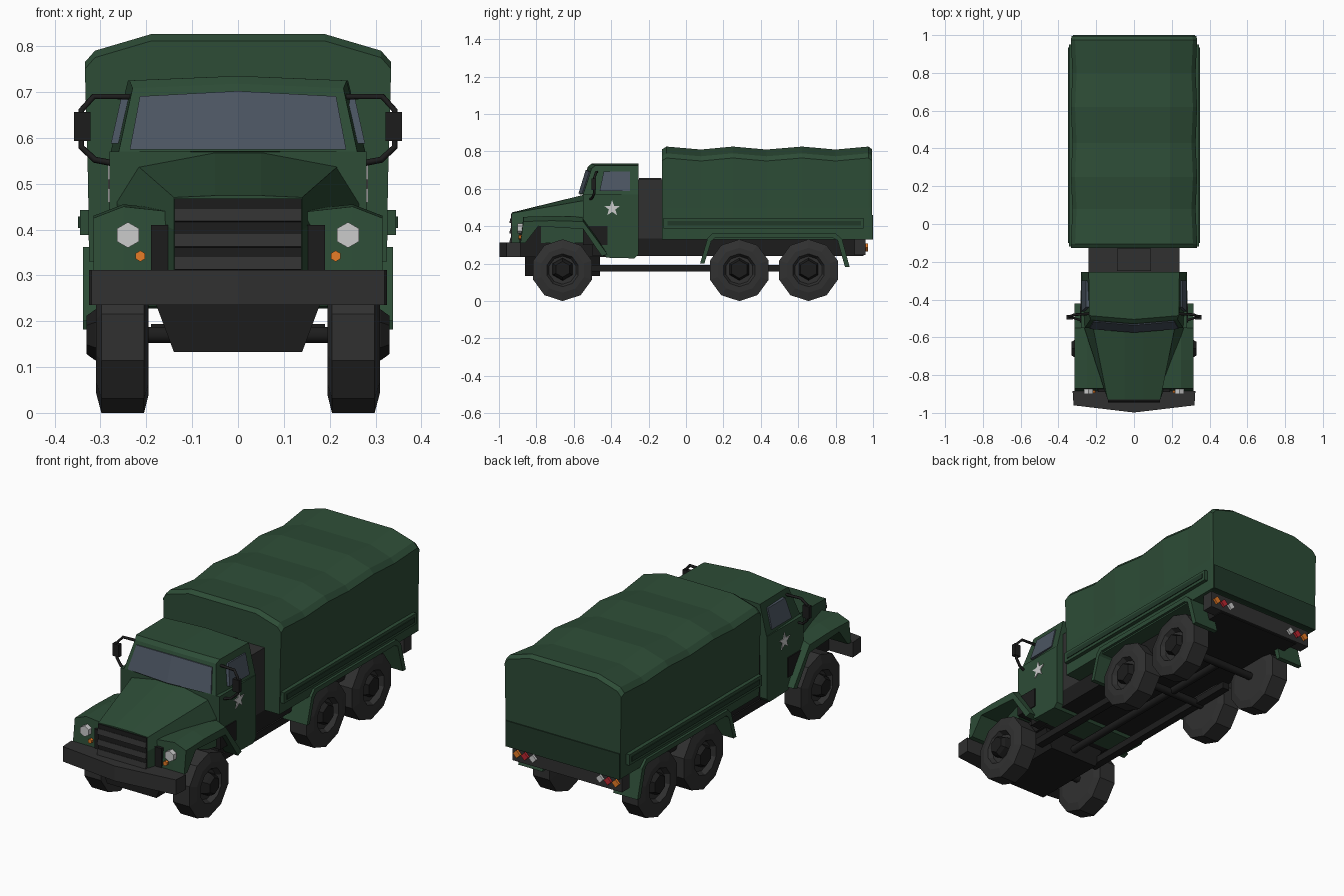
import bpy, bmesh, math

if "Cube" in bpy.data.objects:
    bpy.data.objects.remove(bpy.data.objects["Cube"])


def material(name, *rgb):
    m = bpy.data.materials.new(name)
    m.diffuse_color = (*rgb, 1)
    m.use_nodes = True
    m.node_tree.nodes["Principled BSDF"].inputs["Base Color"].default_value = m.diffuse_color
    return m


GREEN = material("green", .026, .072, .037)
DARKGREEN = material("dark_green", .015, .04, .022)
BLACK = material("black", .012, .012, .012)
CHAR = material("charcoal", .03, .03, .03)
GLASS = material("glass", .07, .09, .12)
WHITE = material("white", .6, .6, .6)
ORANGE = material("orange", .8, .2, .02)
RED = material("red", .5, .02, .03)


def finish(ob, mat, mirror):
    bpy.context.collection.objects.link(ob)
    ob.data.materials.append(mat)
    if mirror:
        ob.modifiers.new("mirror", 'MIRROR')
    return ob


def loft(name, rings, mat, mirror=False):
    """Skin equal-length rings of points and cap both ends."""
    bm = bmesh.new()
    vs = [[bm.verts.new(p) for p in r] for r in rings]
    n = len(rings[0])
    for a, b in zip(vs, vs[1:]):
        for i in range(n):
            j = (i + 1) % n
            bm.faces.new((a[i], a[j], b[j], b[i]))
    bm.faces.new(vs[0])
    bm.faces.new(vs[-1])
    bmesh.ops.recalc_face_normals(bm, faces=bm.faces)
    me = bpy.data.meshes.new(name)
    bm.to_mesh(me)
    bm.free()
    return finish(bpy.data.objects.new(name, me), mat, mirror)


def box(name, x, y, z, mat, mirror=False):
    return loft(name, [[(x[0], b, c), (x[1], b, c), (x[1], y[1] if b == y[1] else b, z[1]), (x[0], b, z[1])]
                       for b in y for c in (z[0],)], mat, mirror)


def prism_x(name, profile, x0, x1, mat, mirror=False):
    return loft(name, [[(x, y, z) for y, z in profile] for x in (x0, x1)], mat, mirror)


def disc_y(name, x, z, r, y0, y1, n, mat):
    ring = [(x + r * math.sin(i * math.tau / n), z + r * math.cos(i * math.tau / n)) for i in range(n)]
    return loft(name, [[(a, y, b) for a, b in ring] for y in (y0, y1)], mat, True)


def tube(name, pts, r, mat, mirror=False):
    cu = bpy.data.curves.new(name, 'CURVE')
    cu.dimensions = '3D'
    cu.bevel_depth, cu.bevel_resolution, cu.use_fill_caps = r, 1, True
    s = cu.splines.new('POLY')
    s.points.add(len(pts) - 1)
    for p, c in zip(s.points, pts):
        p.co = (*c, 1)
    return finish(bpy.data.objects.new(name, cu), mat, mirror)


def sym(half):
    """Complete a right-half outline (x, z) to both sides."""
    return half + [(-x, z) for x, z in reversed(half)]


# wheels: ten-sided tyres with recessed rim and six-sided hub
TYRE = [(.195, .085), (.195, .125), (.205, .165), (.298, .165), (.31, .12), (.31, .088), (.285, .075)]
for k, wy in enumerate((-.66, .285, .655)):
    loft(f"tyre_{k}", [[(x, wy + r * math.sin(i * math.tau / 10), .165 + r * math.cos(i * math.tau / 10))
                        for i in range(10)] for x, r in TYRE], CHAR, True)
    hub = [(.28, .062), (.312, .055), (.33, .042)] if k == 0 else [(.28, .062), (.312, .048)]
    loft(f"hub_{k}", [[(x, wy + r * math.sin(i * math.tau / 6), .17 + r * math.cos(i * math.tau / 6))
                       for i in range(6)] for x, r in hub], BLACK, True)
    tube(f"axle_{k}", [(-.22, wy, .17), (.22, wy, .17)], .02, BLACK)

# chassis, drive shaft, engine bay and sump
tube("drive_shaft", [(0, -.6, .175), (0, .66, .175)], .02, BLACK)
box("side_pipe", (.15, .19), (-.52, .5), (.158, .194), BLACK, True)
box("chassis", (-.24, .24), (-.5, .95), (.24, .335), BLACK)
box("engine_bay", (-.19, .19), (-.89, -.4), (.235, .41), BLACK)
box("inner_arch", (.18, .285), (-.55, -.42), (.3, .4), BLACK, True)
loft("sump", [[(x, y, z) for x, z in sym([(.18, .24), (.14, .133)])] for y in (-.86, -.46)], BLACK)

# chevron front bumper
loft("front_bumper", [[(-.325, -.885, z), (.325, -.885, z), (.32, -.96, z), (0, -.998, z), (-.32, -.96, z)]
                      for z in (.235, .312)], CHAR)

# bonnet
loft("bonnet", [[(x, -.93, z) for x, z in sym([(.14, .31), (.14, .40), (.14, .47), (.05, .474)])],
                [(x, -.53, z) for x, z in sym([(.27, .31), (.27, .46), (.22, .54), (.05, .572)])]], GREEN)
box("grille", (-.138, .138), (-.936, -.92), (.312, .468), BLACK)
for k, z in enumerate((.325, .375, .43)):
    prism_x(f"grille_slat_{k}", [(-.93, z - .015), (-.945, z - .012), (-.938, z + .015), (-.93, z + .015)],
            -.138, .138, CHAR)

# front wings arching over the wheels
WING = [(-.885, .31), (-.87, .45), (-.72, .455), (-.55, .45), (-.42, .25), (-.45, .24), (-.55, .385),
        (-.79, .40), (-.86, .31)]
loft("front_wing", [[(x, y, z - d * (z > .42)) for y, z in WING]
                    for x, d in ((.14, .012), (.25, 0), (.315, .025))], GREEN, True)
disc_y("headlight", .24, .388, .028, -.90, -.86, 6, WHITE)
disc_y("indicator", .213, .342, .012, -.895, -.86, 6, ORANGE)

# cab: lower door section and tapering upper section
prism_x("cab_lower", [(-.425, .232), (-.275, .228), (-.255, .25), (-.255, .57), (-.55, .57), (-.55, .42)],
        -.28, .28, GREEN)
UPPER = [(-.55, .57, .26), (-.505, .708, .23), (-.485, .725, .237), (-.255, .725, .24), (-.255, .56, .28)]
loft("cab_upper", [[(s * w, y - (.02 if s == 0 and y < -.3 else 0), z + (.01 if s == 0 and z > .7 else 0))
                    for y, z, w in UPPER] for s in (-1, 0, 1)], GREEN)
loft("windscreen", [[(.236 * s, -.552 - b - d, .575), (.214 * s, -.513 - b - d, .69 + b * .6)]
                    [::1] + [(.214 * s, -.49 - b, .69 + b * .6), (.236 * s, -.53 - b, .575)]
                    for s, b, d in ((-1, .001, .003), (0, .02, .003), (1, .001, .003))], GLASS)
loft("side_window", [[(.272 + d, -.462, .588), (.272 + d, -.30, .588), (.249 + d, -.30, .692), (.249 + d, -.44, .692)]
                     for d in (-.015, .005)], GLASS, True)
STAR = [(-.395 + r * math.sin(i * math.pi / 5), .495 + r * math.cos(i * math.pi / 5))
        for i, r in enumerate((.045, .018) * 5)]
prism_x("door_star", STAR, .275, .284, WHITE, True)

# wing mirrors on bent brackets
tube("mirror_bracket", [(.23, -.475, .69), (.315, -.48, .69), (.342, -.49, .66), (.342, -.49, .58),
                        (.312, -.5, .552), (.25, -.52, .54)], .007, BLACK, True)
box("mirror", (.322, .358), (-.505, -.482), (.593, .656), BLACK, True)

# air intake locker behind the cab
box("rear_locker", (-.24, .24), (-.26, -.12), (.33, .65), CHAR)
box("rear_locker_panel", (-.09, .09), (-.25, -.13), (.64, .658), CHAR)

# canvas cargo cover: rings dipping between the hoops
HOOPS = [(-.128, .015, 0), (-.105, 0, 0), (.08, .016, .008), (.25, 0, 0), (.43, .016, .008),
         (.62, 0, 0), (.8, .016, .008), (.975, 0, 0), (.995, .015, .004)]
loft("cargo_cover", [[(x, y, z) for x, z in sym([(.325, .33), (.327 - e / 3, .5), (.334 - e, .765 - d),
                                                 (.312 - e, .79 - d), (.19, .826 - d)])]
                     for y, d, e in HOOPS], GREEN)
box("tailgate", (-.323, .323), (.97, 1.0), (.328, .46), DARKGREEN)

# side rails on the cargo bed
box("side_rail", (.32, .345), (-.12, .95), (.388, .443), GREEN, True)
box("side_rail_groove", (.335, .349), (-.10, .935), (.403, .428), DARKGREEN, True)

# rear mudguards spanning both axles
prism_x("rear_mudguard", [(.075, .20), (.115, .335), (.14, .362), (.80, .362), (.835, .33), (.875, .182), (.85, .182),
                          (.81, .325), (.785, .338), (.155, .338), (.135, .32), (.098, .20)], .2, .338, GREEN, True)

# rear bar with lamp clusters
box("rear_bar", (-.31, .31), (.90, .96), (.245, .332), CHAR)
for name, x, mat in (("rear_indicator", .28, ORANGE), ("brake_lamp", .235, RED), ("reverse_lamp", .19, WHITE)):
    disc_y(name, x, .287, .021, .95, .972, 4, mat)
